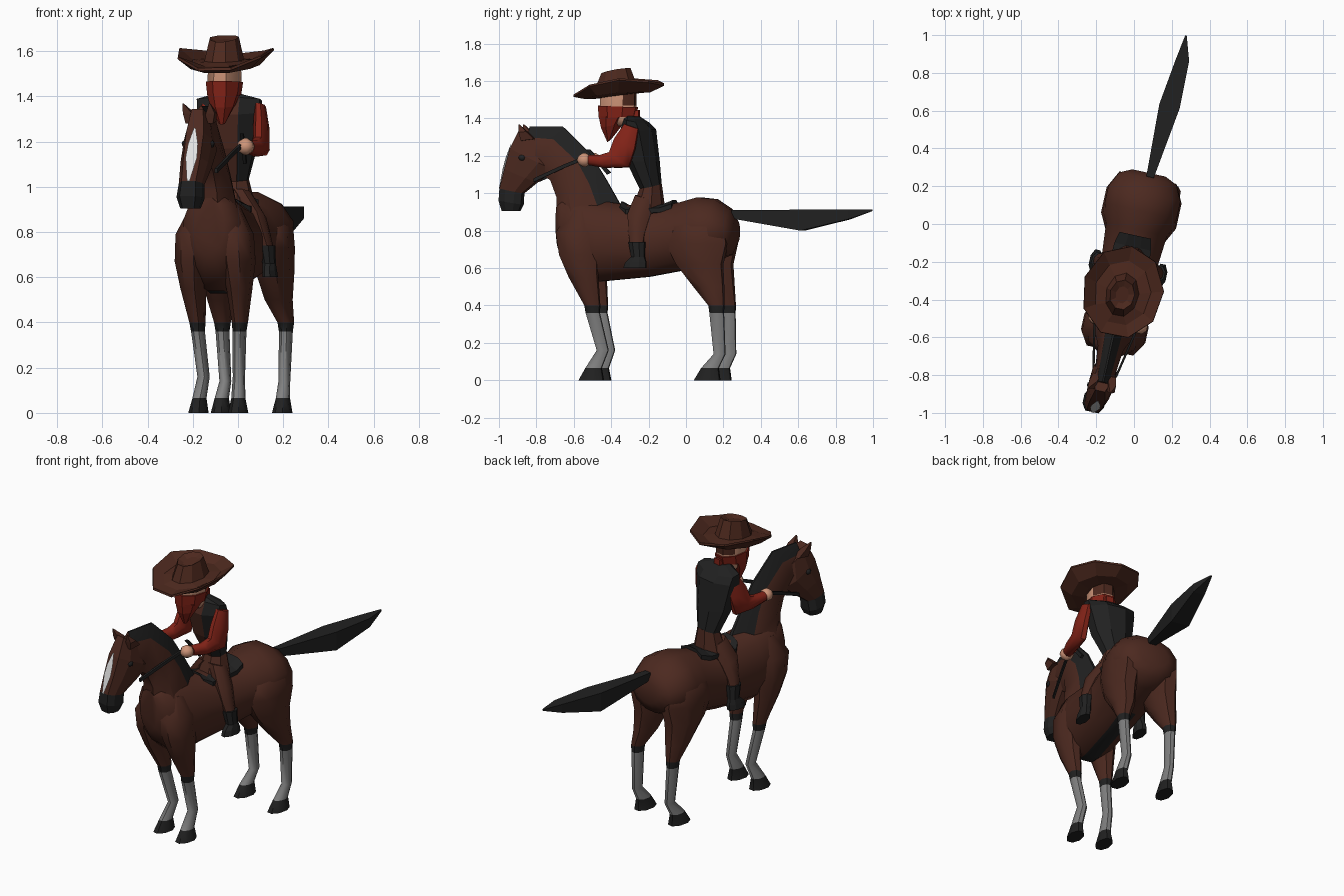
import bpy, bmesh, math

def material(name, r, g, b):
    m = bpy.data.materials.new(name)
    m.diffuse_color = (r, g, b, 1)
    return m

COAT = material("chestnut", 0.072, 0.022, 0.014)
HATC = material("hat brown", 0.075, 0.022, 0.013)
BLACK = material("black", 0.015, 0.015, 0.015)
GRAY = material("sock gray", 0.22, 0.22, 0.22)
WHITE = material("blaze white", 0.78, 0.78, 0.78)
RED = material("red cloth", 0.23, 0.017, 0.009)
SKIN = material("skin", 0.62, 0.3, 0.19)

SN, CS = 0.215, 0.977

def place(x, y, z):
    # the whole group is turned slightly; y is measured along the spine
    return (CS * x + 0.22 * y + 0.02, y - SN * x, z)

def mesh(name, verts, faces, mats, idx=None, smooth=0):
    me = bpy.data.meshes.new(name)
    me.from_pydata([place(*v) for v in verts], [], faces)
    for m in mats:
        me.materials.append(m)
    for i, p in enumerate(me.polygons):
        p.material_index = idx[i] if idx else 0
        p.use_smooth = smooth > 0
    bm = bmesh.new()
    bm.from_mesh(me)
    bmesh.ops.recalc_face_normals(bm, faces=bm.faces)
    bm.to_mesh(me)
    bm.free()
    if smooth:
        me.set_sharp_from_angle(angle=math.radians(smooth))
    ob = bpy.data.objects.new(name, me)
    bpy.context.collection.objects.link(ob)
    return ob

def loft(name, stations, mats, n=8, paint=None, side=1, ridge=0, smooth=0, box=1):
    """Skin rings; a station is front y, front z, back y, back z, half width, x."""
    verts, faces, idx = [], [], []
    k = 1 / math.cos(math.pi / n)
    for st in stations:
        y1, z1, y2, z2, a = st[:5]
        x = st[5] * side if len(st) > 5 else 0
        for i in range(n):
            t = 2 * math.pi * (i + 0.5) / n
            c, s = math.cos(t) * k, math.sin(t) * k
            w = math.copysign(abs(c) ** box, c) * (1 - ridge * max(0, s))
            verts.append((x + a * w, (y1 + y2) / 2 + (y2 - y1) / 2 * s,
                          (z1 + z2) / 2 + (z2 - z1) / 2 * s))
    for r in range(len(stations) - 1):
        for i in range(n):
            j = (i + 1) % n
            faces.append((r * n + i, r * n + j, r * n + n + j, r * n + n + i))
            idx.append(paint(r, math.sin(2 * math.pi * (i + 1) / n)) if paint else 0)
    last = (len(stations) - 1) * n
    faces += [tuple(range(n)), tuple(range(last, last + n))]
    idx += [paint(0, 0), paint(len(stations) - 2, 0)] if paint else [0, 0]
    return mesh(name, verts, faces, mats, idx, smooth)

def ball(name, c, r, mat):
    rows = [(-r, .2), (-r * .6, .8), (0, 1), (r * .6, .8), (r, .2)]
    return loft(name, [(c[1] - r * q, c[2] + h, c[1] + r * q, c[2] + h, r * q, c[0])
                       for h, q in rows], [mat], smooth=60)

# horse trunk with a dark belly strip
loft("trunk", [(-.685, .95, -.68, .70, .07), (-.65, .98, -.63, .62, .125),
               (-.54, .98, -.54, .54, .145), (-.45, .96, -.46, .528, .153),
               (-.2, .92, -.2, .553, .15),
               (-.03, .95, -.03, .585, .165), (.07, .978, .07, .62, .195),
               (.16, .968, .16, .64, .195), (.24, .915, .24, .67, .155),
               (.27, .86, .27, .73, .09)],
     [COAT, BLACK], 12, lambda r, s: 1 if s > .95 and 1 < r < 5 else 0, smooth=45)

# neck with a narrow crest, and the mane along it
loft("neck_and_mane", [(-.68, .80, -.34, .92, .12), (-.685, .98, -.43, 1.08, .09),
                       (-.72, 1.07, -.51, 1.21, .068), (-.80, 1.12, -.66, 1.358, .058),
                       (-.86, 1.16, -.835, 1.358, .047)],
     [COAT, BLACK], 8, lambda r, s: 1 if s > .6 else 0, ridge=.8, smooth=46)

# horse head with dark muzzle
loft("horse_head", [(-.885, 1.345, -.74, 1.24, .042, -.005), (-.935, 1.24, -.71, 1.13, .064, -.005),
                    (-.966, 1.13, -.80, 1.06, .062, -.012), (-.995, 1.025, -.875, 1.0, .052, -.02),
                    (-1.0, .96, -.88, .94, .058, -.024), (-.985, .905, -.895, .905, .042, -.024)],
     [COAT, BLACK], 8, lambda r, s: 1 if r > 2 else 0, box=.55)

# blaze down the face
rows = [(-.933, 1.26, .004, -.005), (-.956, 1.19, .022, -.008),
        (-.972, 1.13, .026, -.012), (-.998, 1.025, .006, -.02)]
mesh("blaze", [(x + sx * w, y - .005, z) for y, z, w, x in rows for sx in (-1, 1)],
     [(2 * i, 2 * i + 1, 2 * i + 3, 2 * i + 2) for i in range(3)], [WHITE])

# tail
loft("tail", [(.25, .91, .25, .865, .02, .01), (.63, .912, .63, .80, .055, .03),
              (.88, .913, .88, .86, .035, .045), (1.005, .913, 1.005, .905, .004, .035)],
     [BLACK], 4)

# saddle
loft("saddle", [(-.34, .955, -.34, .87, .07), (-.30, .93, -.30, .87, .105),
                (-.12, .94, -.12, .88, .10), (-.06, .965, -.06, .89, .085)], [BLACK])

def leg(name, rows, side, dx=0):
    # rows: centre y, z, half depth, half width, x; last five are band, sock and hoof
    m = len(rows)
    loft(name, [(y - b, z, y + b, z, a, x + (dx if z < .45 else 0)) for y, z, b, a, x in rows],
         [COAT, BLACK, GRAY], 8,
         lambda r, s: 1 if r in (m - 5, m - 2) else 2 if r >= m - 4 else 0, side, smooth=50)

for side, tag in ((1, "left"), (-1, "right")):
    # horse legs
    leg("front_leg_" + tag, [
        (-.55, .91, .05, .035, .075), (-.56, .79, .11, .07, .097),
        (-.55, .67, .10, .070, .104), (-.525, .55, .075, .052, .104),
        (-.48, .40, .04, .033, .096), (-.478, .36, .036, .028, .094),
        (-.428, .16, .03, .025, .08), (-.475, .065, .042, .028, .088),
        (-.487, 0, .065, .04, .09)], side)
    leg("hind_leg_" + tag, [
        (.10, .90, .06, .04, .10), (.09, .82, .145, .078, .118),
        (.085, .73, .16, .083, .12), (.10, .62, .12, .076, .125),
        (.15, .50, .078, .056, .13), (.195, .40, .04, .034, .135),
        (.197, .36, .037, .028, .135), (.21, .14, .03, .024, .125),
        (.16, .065, .045, .028, .13), (.145, 0, .068, .04, .13)], side, .017 if side > 0 else 0)
    # ears and eyes
    loft("ear_" + tag, [(-.87, 1.28, -.80, 1.29, .022, .04),
                        (-.88, 1.325, -.84, 1.33, .02, .052),
                        (-.885, 1.368, -.88, 1.368, .003, .06 - .01 * side)], [COAT], 4, None, side)
    ball("eye_" + tag, (.054 * side - .006, -.865, 1.19), .019, BLACK)

    # rider legs and boots
    loft("trouser_leg_" + tag, [(-.26, .99, -.15, .96, .045, .04),
                                (-.285, .89, -.175, .85, .045, .11),
                                (-.275, .79, -.19, .78, .035, .142),
                                (-.26, .72, -.195, .72, .028, .163)],
         [COAT], 8, None, side, smooth=50)
    loft("boot_" + tag, [(-.27, .74, -.185, .74, .034, .163), (-.255, .66, -.185, .66, .027, .17),
                         (-.285, .63, -.175, .63, .028, .175),
                         (-.295, .60, -.175, .60, .03, .178)], [BLACK], 8, None, side)
    # arms, hands and reins; the right arm sits closer to the body
    d = 0 if side > 0 else -.035
    loft("sleeve_" + tag, [(-.30, 1.37, -.225, 1.345, .024, .138 + d),
                           (-.35, 1.29, -.24, 1.24, .032, .152 + d),
                           (-.375, 1.22, -.27, 1.14, .034, .157 + d),
                           (-.425, 1.205, -.40, 1.135, .033, .152 + d),
                           (-.49, 1.205, -.49, 1.15, .027, .135 + d / 2)],
         [RED], 8, None, side, smooth=50)
    ball("hand_" + tag, ((.13 + d / 2) * side, -.515, 1.178), .037, SKIN)
    loft("rein_" + tag, [(-.50, 1.205, -.50, 1.185, .006, .12),
                         (-.63, 1.155, -.63, 1.135, .006, .095),
                         (-.80, 1.08, -.80, 1.06, .006, .06)], [BLACK], 4, None, side)

loft("rein_end", [(-.51, 1.235, -.49, 1.235, .007, .11),
                  (-.40, 1.10, -.38, 1.11, .007, .10)], [BLACK], 4)

# rider hips and vest with open front
loft("hips", [(-.28, .92, -.12, .92, .095), (-.24, 1.03, -.135, 1.05, .064)], [COAT])
loft("vest", [(-.24, 1.02, -.135, 1.04, .066), (-.31, 1.17, -.15, 1.17, .11),
              (-.345, 1.32, -.172, 1.34, .138), (-.32, 1.395, -.205, 1.375, .143),
              (-.32, 1.415, -.25, 1.41, .05)],
     [BLACK, COAT], 8, lambda r, s: 1 if s < -.95 else 0)

# rider head with hair at the back, and bandana
loft("rider_head", [(-.37, 1.36, -.27, 1.36, .042), (-.44, 1.40, -.28, 1.40, .06),
                    (-.455, 1.47, -.27, 1.47, .068), (-.45, 1.56, -.27, 1.56, .066)],
     [SKIN, HATC], 8, lambda r, s: 1 if r == 2 and s > .6 else 0, smooth=50)
loft("bandana_band", [(-.46, 1.40, -.275, 1.41, .068), (-.465, 1.468, -.262, 1.46, .075)], [RED])
loft("bandana_point", [(-.42, 1.275, -.40, 1.29, .014), (-.45, 1.35, -.34, 1.37, .052),
                       (-.46, 1.41, -.30, 1.41, .068)], [RED])
loft("bandana_knot", [(-.28, 1.44, -.28, 1.40, .02), (-.25, 1.445, -.25, 1.40, .022)], [RED], 4)

# hat: upswept brim underside, brim top, crown and dented top
N = 9
def hat_ring(rx, ry, yc, front, back, sides):
    out = []
    for i in range(N):
        t = 2 * math.pi * i / N + .2
        c, s = math.cos(t), math.sin(t)
        mid = (front + back) / 2
        out.append((rx * c, yc + ry * s, mid + (back - front) / 2 * s + (sides - mid) * c * c))
    return out

rings = [hat_ring(.085, .115, -.37, 1.505, 1.535, 1.52),
         hat_ring(.155, .175, -.365, 1.50, 1.54, 1.535),
         hat_ring(.217, .242, -.36, 1.505, 1.575, 1.60),
         hat_ring(.215, .24, -.36, 1.518, 1.588, 1.61),
         hat_ring(.15, .17, -.365, 1.53, 1.565, 1.56),
         hat_ring(.088, .115, -.375, 1.55, 1.57, 1.56),
         hat_ring(.066, .078, -.375, 1.64, 1.67, 1.66),
         hat_ring(.035, .045, -.375, 1.635, 1.655, 1.64)]
faces = [(r * N + i, r * N + (i + 1) % N, r * N + N + (i + 1) % N, r * N + N + i)
         for r in range(len(rings) - 1) for i in range(N)]
faces += [tuple(range(N)), tuple(range(7 * N, 8 * N))]
mesh("hat", [v for ring in rings for v in ring], faces, [HATC])
